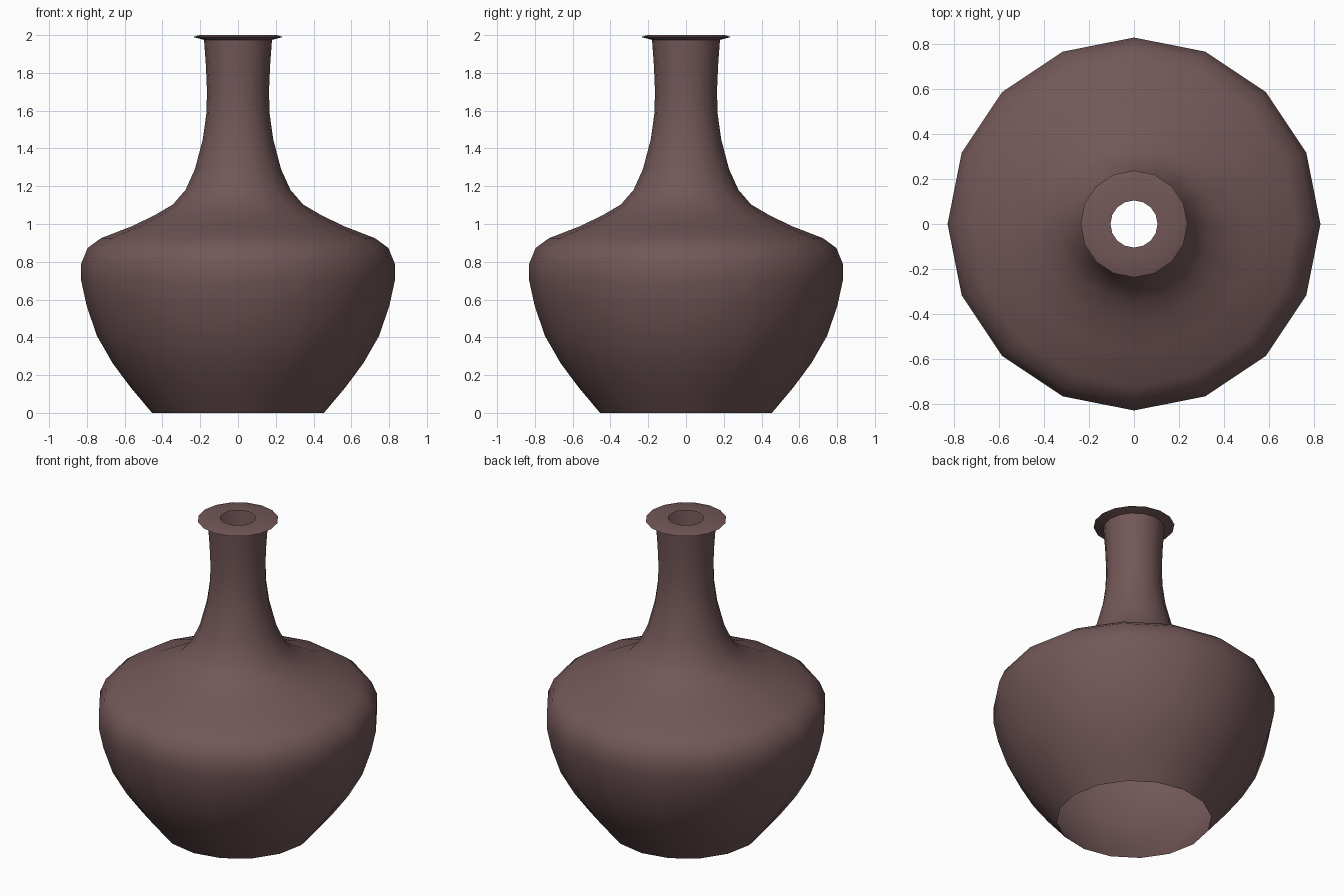
import bpy, bmesh
from math import sin, cos, tau, radians

if "Cube" in bpy.data.objects:
    bpy.data.objects.remove(bpy.data.objects["Cube"])

SIDES = 16

# Vase outline (radius, height): open foot, belly, shoulder, neck, flared lip, mouth
profile = [(0.455, 0), (0.57, 0.137), (0.665, 0.265), (0.748, 0.41), (0.802, 0.57),
           (0.83, 0.70), (0.83, 0.79), (0.796, 0.873), (0.725, 0.925), (0.557, 0.99),
           (0.435, 1.05), (0.345, 1.103), (0.278, 1.18), (0.228, 1.29), (0.186, 1.45),
           (0.168, 1.58), (0.164, 1.70), (0.17, 1.84), (0.18, 1.975),
           (0.238, 1.99), (0.205, 2.0), (0.105, 2.0)]

# Revolve the outline into a thin shell
bm = bmesh.new()
rings = [[bm.verts.new((r * cos(tau * i / SIDES), r * sin(tau * i / SIDES), z))
          for i in range(SIDES)] for r, z in profile]
for low, high in zip(rings, rings[1:]):
    for i in range(SIDES):
        j = (i + 1) % SIDES
        bm.faces.new((low[i], low[j], high[j], high[i]))
mesh = bpy.data.meshes.new("vase")
bm.to_mesh(mesh)
bm.free()

vase = bpy.data.objects.new("vase", mesh)
bpy.context.collection.objects.link(vase)

# Brown clay
clay = bpy.data.materials.new("clay")
clay.diffuse_color = (0.17, 0.095, 0.097, 1)
clay.use_nodes = True
clay.node_tree.nodes["Principled BSDF"].inputs["Base Color"].default_value = clay.diffuse_color
mesh.materials.append(clay)

bpy.context.view_layer.objects.active = vase
vase.select_set(True)
bpy.ops.object.shade_smooth_by_angle(angle=radians(50))
